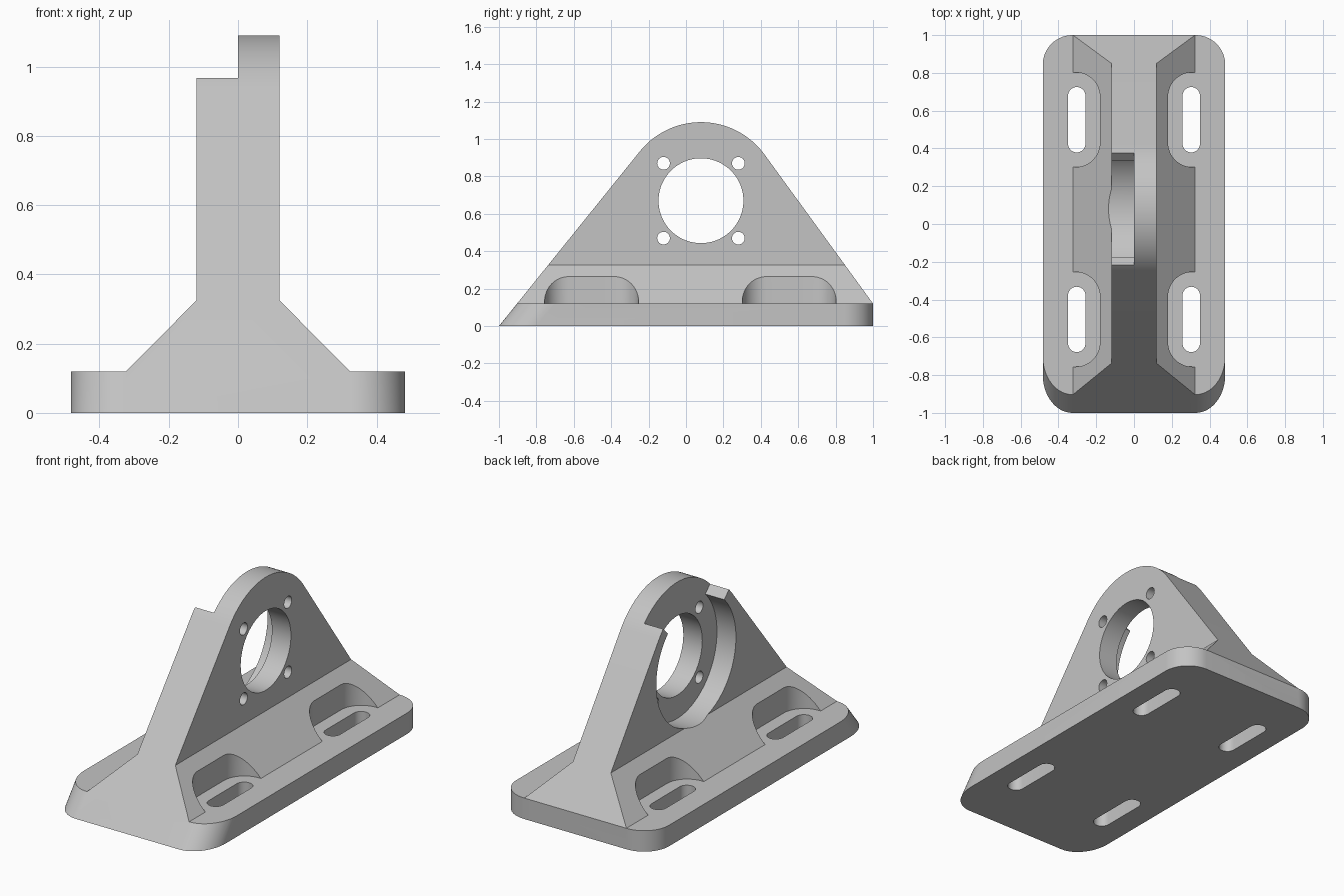
import bpy, bmesh
from math import sin, cos, tan, atan2, asin, hypot, radians, pi

cube = bpy.data.objects.get("Cube")
if cube:
    bpy.data.objects.remove(cube, do_unlink=True)

grey = bpy.data.materials.new("light_grey")
grey.use_nodes = True
grey.diffuse_color = (0.55, 0.55, 0.55, 1)
grey.node_tree.nodes["Principled BSDF"].inputs["Base Color"].default_value = grey.diffuse_color

CY, CZ, R_TOP = 0.08, 0.67, 0.42      # bearing centre and outer radius
BASE, RAMP = 0.12, 0.325              # heights of base plate and ramp top


def finish(name, bm):
    bmesh.ops.recalc_face_normals(bm, faces=bm.faces[:])
    mesh = bpy.data.meshes.new(name)
    bm.to_mesh(mesh)
    bm.free()
    mesh.materials.append(grey)
    obj = bpy.data.objects.new(name, mesh)
    bpy.context.collection.objects.link(obj)
    return obj


def arc(cx, cy, r, a0, a1, n):
    return [(cx + r * cos(a0 + (a1 - a0) * i / n), cy + r * sin(a0 + (a1 - a0) * i / n))
            for i in range(n + 1)]


def circle(cx, cy, r, n):
    return arc(cx, cy, r, 0, 2 * pi, n)[:-1]


def prism(name, pts, lo, hi, axis):
    """Extrude a closed outline along x (points are y, z) or z (points are x, y)."""
    bm = bmesh.new()
    place = (lambda p, h: (h, *p)) if axis == "x" else (lambda p, h: (*p, h))
    a = [bm.verts.new(place(p, lo)) for p in pts]
    b = [bm.verts.new(place(p, hi)) for p in pts]
    bm.faces.new(a)
    bm.faces.new(b)
    for i in range(len(pts)):
        j = (i + 1) % len(pts)
        bm.faces.new((a[i], a[j], b[j], b[i]))
    return finish(name, bm)


def rounded_rect(x0, x1, y0, y1, r, n=12):
    corners = ((x1 - r, y1 - r), (x0 + r, y1 - r), (x0 + r, y0 + r), (x1 - r, y0 + r))
    pts = []
    for k, (x, y) in enumerate(corners):
        pts += arc(x, y, r, k * pi / 2, (k + 1) * pi / 2, n)
    return pts


def tangent_angle(y, z):
    """Steepness of the end slope that starts at (y, z) and touches the top arc."""
    dy, dz = abs(CY - y), CZ - z
    return atan2(dz, dy) + asin(R_TOP / hypot(dy, dz))


# Bracket body: base plate, ramps and upright web in one solid
slope_f, slope_b = tangent_angle(-1, 0), tangent_angle(1, BASE)
profile = [(0.483, 0), (0.483, BASE), (0.323, BASE), (0.12, RAMP)]
top = arc(CY, CZ, R_TOP, pi / 2 + slope_f, pi / 2 - slope_b, 40)

bm = bmesh.new()
F, B, T = {}, {}, {}
for s in (1, -1):
    F[s] = [bm.verts.new((s * x, -1 + z / tan(slope_f), z)) for x, z in profile]
    B[s] = [bm.verts.new((s * x, 1 - max(0, z - BASE) / tan(slope_b), z)) for x, z in profile]
    T[s] = [bm.verts.new((s * 0.12, y, z)) for y, z in top]
    for k in range(3):
        bm.faces.new((F[s][k], F[s][k + 1], B[s][k + 1], B[s][k]))
    bm.faces.new([F[s][3]] + T[s] + [B[s][3]])
for i in range(len(top) - 1):
    bm.faces.new((T[1][i], T[1][i + 1], T[-1][i + 1], T[-1][i]))
bm.faces.new((F[1][0], F[-1][0], B[-1][0], B[1][0]))
bm.faces.new(F[1] + [T[1][0], T[-1][0]] + F[-1][::-1])
bm.faces.new(B[1][:3] + B[-1][2::-1])
bm.faces.new(B[1][2:] + [T[1][-1], T[-1][-1]] + B[-1][:1:-1])
bmesh.ops.recalc_face_normals(bm, faces=bm.faces[:])
corners = [bm.edges.get((E[s][0], E[s][1])) for E in (F, B) for s in (1, -1)]
bmesh.ops.bevel(bm, geom=corners, offset=0.157, offset_type="OFFSET", segments=14,
                profile=0.5, affect="EDGES", clamp_overlap=False)
body = finish("bearing_bracket", bm)

# Bearing recess, open over the upper quarter on the right side
recess = arc(CY, CZ, 0.36, radians(135), radians(405), 72)
recess += arc(CY, CZ, 0.7, radians(45), radians(135), 1)
cutters = [prism("recess_cutter", recess, -0.6, 0, "x"),
           prism("bore_cutter", circle(CY, CZ, 0.227, 72), -0.7, 0.6, "x")]

# Bolt holes around the bore
for sy in (-1, 1):
    for sz in (-1, 1):
        hole = circle(CY + 0.2 * sy, CZ + 0.2 * sz, 0.034, 24)
        cutters.append(prism("bolt_cutter", hole, -0.3, 0.3, "x"))

# Mounting slots in the base, with pockets let into the ramps
for s in (1, -1):
    for y in (0.552, -0.505):
        x0, x1 = sorted((s * 0.18, s * 0.7))
        pocket = rounded_rect(x0, x1, y - 0.251, y + 0.251, 0.13)
        cutters.append(prism("pocket_cutter", pocket, BASE, 0.6, "z"))
        slot = [(s * 0.303 + x, y + v) for x, v in
                arc(0, 0.127, 0.046, 0, pi, 16) + arc(0, -0.127, 0.046, pi, 2 * pi, 16)]
        cutters.append(prism("slot_cutter", slot, -0.2, 0.3, "z"))

# Cut everything out of the body
bpy.ops.object.select_all(action="DESELECT")
bpy.context.view_layer.objects.active = body
body.select_set(True)
for c in cutters:
    c.hide_render = True
    mod = body.modifiers.new(c.name, "BOOLEAN")
    mod.operation, mod.solver, mod.object = "DIFFERENCE", "EXACT", c
    bpy.ops.object.modifier_apply(modifier=mod.name)
    bpy.data.objects.remove(c, do_unlink=True)

bpy.ops.object.shade_smooth_by_angle(angle=radians(30))
